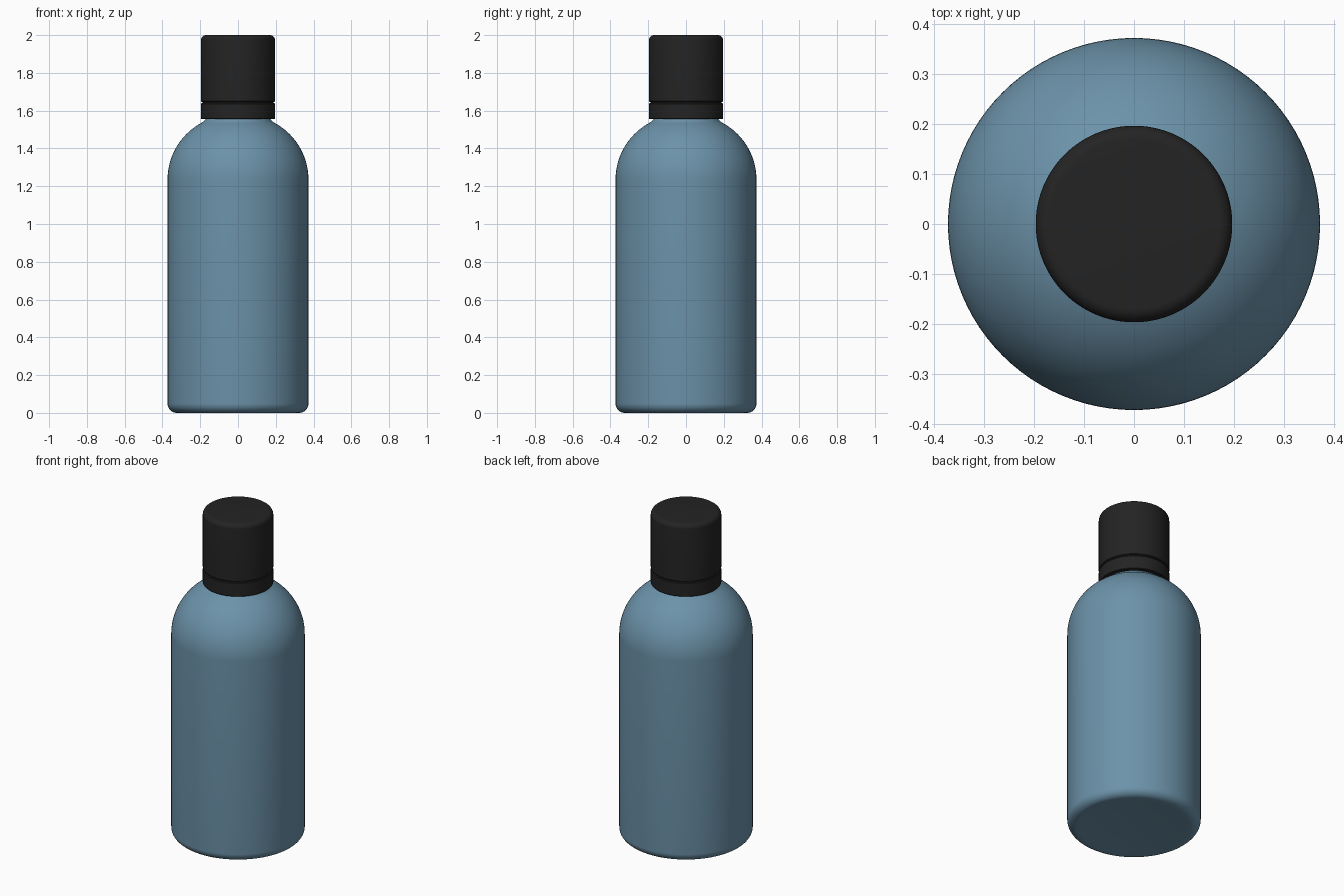
import bpy, bmesh, math

if "Cube" in bpy.data.objects:
    bpy.data.objects.remove(bpy.data.objects["Cube"])

SEG = 96


def material(name, rgb):
    m = bpy.data.materials.new(name)
    m.diffuse_color = (*rgb, 1.0)
    m.use_nodes = True
    m.node_tree.nodes["Principled BSDF"].inputs["Base Color"].default_value = m.diffuse_color
    return m


def arc(cx, cz, r, a0, a1, n):
    """Points (radius, height) along an arc, angles in degrees."""
    return [(cx + r * math.cos(math.radians(a0 + (a1 - a0) * i / n)),
             cz + r * math.sin(math.radians(a0 + (a1 - a0) * i / n))) for i in range(n + 1)]


def lathe(name, profile, mat):
    """Spin a (radius, height) profile about the z axis."""
    bm = bmesh.new()
    verts = [bm.verts.new((r, 0, z)) for r, z in profile]
    edges = [bm.edges.new(p) for p in zip(verts, verts[1:])]
    bmesh.ops.spin(bm, geom=verts + edges, cent=(0, 0, 0), axis=(0, 0, 1),
                   angle=math.tau, steps=SEG, use_duplicate=False)
    bmesh.ops.remove_doubles(bm, verts=bm.verts[:], dist=1e-5)
    bmesh.ops.recalc_face_normals(bm, faces=bm.faces[:])
    me = bpy.data.meshes.new(name)
    bm.to_mesh(me)
    bm.free()
    me.materials.append(mat)
    ob = bpy.data.objects.new(name, me)
    bpy.context.collection.objects.link(ob)
    bpy.ops.object.select_all(action='DESELECT')
    ob.select_set(True)
    bpy.context.view_layer.objects.active = ob
    bpy.ops.object.shade_smooth_by_angle(angle=math.radians(35))
    return ob


blue = material("dusty_blue", (0.15, 0.29, 0.40))
black = material("soft_black", (0.017, 0.017, 0.017))

# Bottle: shallow dished base, rounded foot, straight wall, domed shoulder, neck
R, FOOT, DOME = 0.373, 0.05, 0.341
body = [(0, 0.012), (0.15, 0.010), (0.25, 0.005), (0.30, 0.001)]
body += arc(R - FOOT, FOOT, FOOT, -90, 0, 10)
body += arc(R - DOME, 1.235, DOME, 0, 63, 24)
body += [(0.178, 1.547), (0.172, 1.555), (0.17, 1.57), (0.17, 1.90), (0, 1.90)]
lathe("bottle_body", body, blue)

# Cap: rounded top edge, slight overlap onto the neck
C = 0.197
cap = [(0.165, 1.646), (C - 0.004, 1.646), (C, 1.650)]
cap += arc(C - 0.028, 1.972, 0.028, 0, 90, 8) + [(0, 2.0)]
lathe("cap", cap, black)

# Tamper ring under the cap, separated by a fine groove
ring = [(0.165, 1.555), (C - 0.003, 1.555), (C, 1.558),
        (C, 1.636), (C - 0.004, 1.640), (0.165, 1.640), (0.165, 1.555)]
lathe("cap_ring", ring, black)
# Dark core closing the groove
core = [(0.165, 1.63), (C - 0.008, 1.63), (C - 0.008, 1.655), (0.165, 1.655), (0.165, 1.63)]
lathe("groove_core", core, black)
